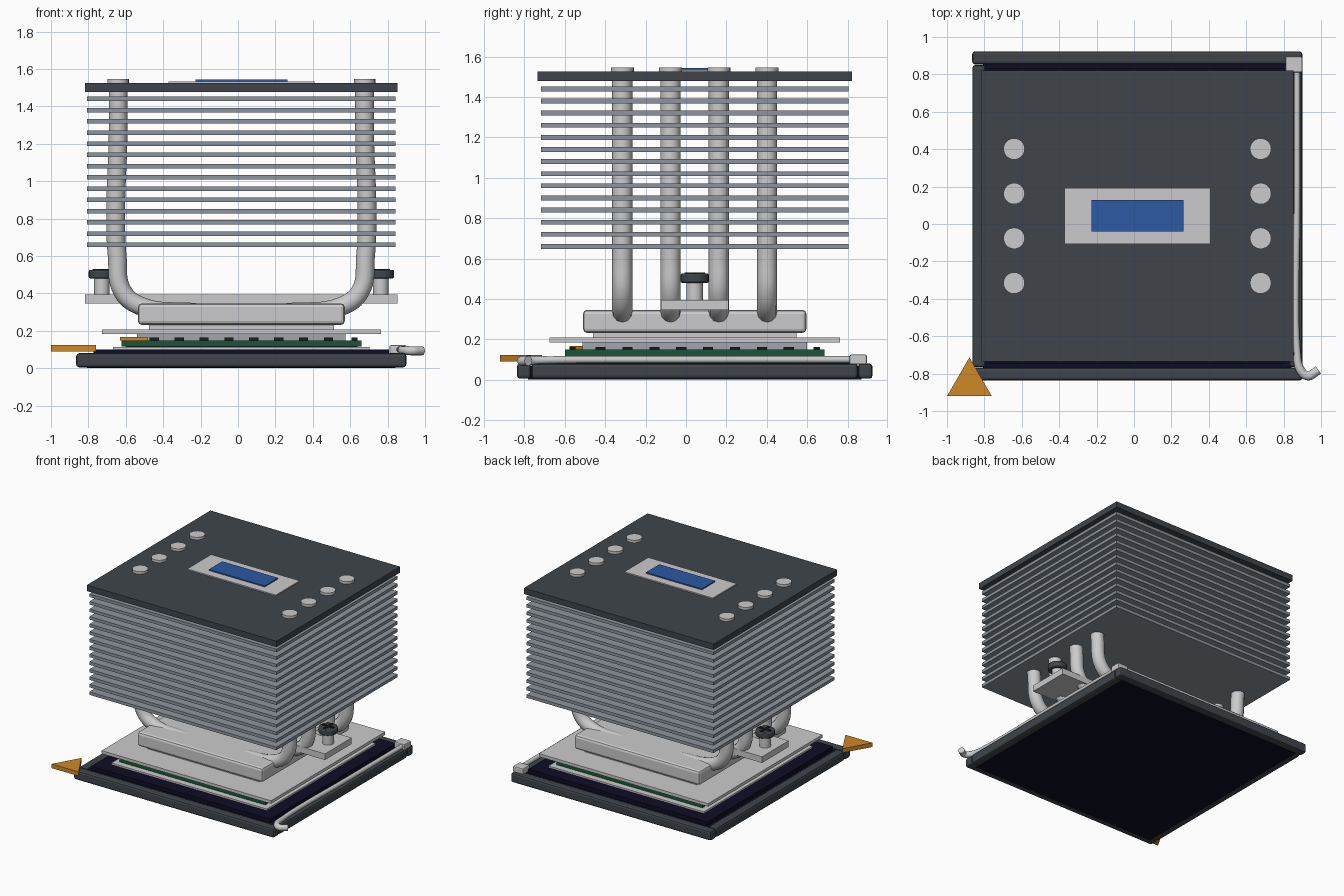
import bpy, bmesh, math
from mathutils import Vector

old = bpy.data.objects.get("Cube")
if old:
    bpy.data.objects.remove(old, do_unlink=True)

CX, CY = 0.018, 0.043      # shared centre of the stacked parts


def material(name, r, g, b):
    m = bpy.data.materials.new(name)
    m.use_nodes = True
    m.diffuse_color = (r, g, b, 1)
    bsdf = next(n for n in m.node_tree.nodes if n.type == 'BSDF_PRINCIPLED')
    bsdf.inputs["Base Color"].default_value = (r, g, b, 1)
    return m


silver = material("silver", 0.6, 0.6, 0.61)
fin_grey = material("fin grey", 0.27, 0.3, 0.34)
lid_grey = material("lid grey", 0.36, 0.39, 0.42)
charcoal = material("charcoal", 0.05, 0.06, 0.07)
navy = material("dark navy", 0.004, 0.004, 0.018)
green = material("board green", 0.01, 0.09, 0.04)
orange = material("orange", 0.62, 0.25, 0.02)
blue = material("blue", 0.025, 0.1, 0.36)
black = material("black", 0.012, 0.012, 0.014)


def finish(name, bm, mat, bevel=0, segments=2, smooth=False):
    mesh = bpy.data.meshes.new(name)
    bm.to_mesh(mesh)
    bm.free()
    ob = bpy.data.objects.new(name, mesh)
    bpy.context.collection.objects.link(ob)
    mesh.materials.append(mat)
    if bevel:
        mod = ob.modifiers.new("bevel", 'BEVEL')
        mod.width, mod.segments = bevel, segments
        mod.limit_method = 'ANGLE'
    if smooth:
        bpy.ops.object.select_all(action='DESELECT')
        ob.select_set(True)
        bpy.context.view_layer.objects.active = ob
        bpy.ops.object.shade_smooth_by_angle(angle=math.radians(35))
    return ob


def box(name, x, y, z, mat, bevel=0, segments=2):
    """Box from (min, max) pairs."""
    bm = bmesh.new()
    bmesh.ops.create_cube(bm, size=1)
    for v in bm.verts:
        v.co = Vector([(r[0] + r[1]) / 2 + c * (r[1] - r[0]) for c, r in zip(v.co, (x, y, z))])
    return finish(name, bm, mat, bevel, segments)


def slab(name, half_x, half_y, z, mat, bevel=0):
    """Box centred on the shared axis."""
    return box(name, (CX - half_x, CX + half_x), (CY - half_y, CY + half_y), z, mat, bevel)


def disc(name, x, y, z, radius, mat, sides=24, bevel=0):
    bm = bmesh.new()
    bmesh.ops.create_cone(bm, cap_ends=True, segments=sides, radius1=radius,
                          radius2=radius, depth=z[1] - z[0])
    bmesh.ops.translate(bm, verts=bm.verts, vec=(x, y, sum(z) / 2))
    return finish(name, bm, mat, bevel, smooth=sides > 3)


def tube(name, points, radius, mat, scale=None):
    """Smooth round tube through the points."""
    cu = bpy.data.curves.new(name, 'CURVE')
    cu.dimensions = '3D'
    cu.bevel_depth, cu.bevel_resolution = radius, 4
    cu.resolution_u, cu.use_fill_caps = 8, True
    sp = cu.splines.new('BEZIER')
    sp.bezier_points.add(len(points) - 1)
    for i, (bp, p) in enumerate(zip(sp.bezier_points, points)):
        bp.co = p
        bp.handle_left_type = bp.handle_right_type = 'AUTO'
        bp.radius = scale[i] if scale else 1
    cu.materials.append(mat)
    ob = bpy.data.objects.new(name, cu)
    bpy.context.collection.objects.link(ob)


# Socket frame: two long bars, two side bars, dark body inside
for side, label in ((-1, "front"), (1, "back")):
    y = CY + side * 0.845
    box(f"frame_{label}", (-0.865, 0.9), (y - 0.035, y + 0.035), (0.005, 0.08), charcoal, 0.015)
for side, label in ((-1, "right"), (1, "left")):
    x = CX + side * 0.847
    box(f"frame_{label}", (x - 0.035, x + 0.035), (-0.765, 0.85), (0.005, 0.08), charcoal, 0.015)
slab("socket_body", 0.825, 0.825, (0, 0.07), navy)
slab("socket_top", 0.79, 0.79, (0.07, 0.1), navy)
slab("contact_field", 0.685, 0.685, (0.1, 0.113), silver)

# Board and lid
slab("circuit_board", 0.642, 0.642, (0.117, 0.149), green)
slab("board_gap", 0.62, 0.62, (0.112, 0.118), black)
slab("lid_lower", 0.558, 0.556, (0.149, 0.184), lid_grey)
slab("retention_plate", 0.746, 0.719, (0.184, 0.208), silver)
slab("lid_upper", 0.495, 0.503, (0.208, 0.235), silver)

# Small components around the board edge
for i in range(8):
    t = (i - 3.5) * 0.133
    for side in (-1, 1):
        for along_x in (True, False):
            long, short = 0.025, 0.016
            cx, cy = (CX + t, CY + side * 0.605) if along_x else (CX + side * 0.605, CY + t)
            hx, hy = (long, short) if along_x else (short, long)
            box("board_component", (cx - hx, cx + hx), (cy - hy, cy + hy), (0.149, 0.163), black)

# Corner markers
disc("corner_marker", -0.88, -0.851, (0.09, 0.123), 0.138, orange, sides=3)
disc("board_marker", -0.557, -0.535, (0.149, 0.168), 0.084, orange, sides=3)

# Cooler base, crossbar and screws
slab("cooler_base", 0.553, 0.553, (0.232, 0.346), silver, 0.02)
slab("crossbar", 0.836, 0.168, (0.346, 0.395), silver)
for side in (-1, 1):
    x = CX + side * 0.746
    disc("screw_post", x, CY, (0.39, 0.485), 0.041, silver)
    disc("screw_head", x, CY, (0.48, 0.526), 0.07, charcoal, bevel=0.008)
    for hx, hy in ((0.05, 0.009), (0.009, 0.05)):
        box("screw_slot", (x - hx, x + hx), (CY - hy, CY + hy), (0.524, 0.531), black)

# Heat pipes with end caps
for side in (-1, 1):
    for i in range(4):
        y = CY + (i - 1.5) * 0.239
        profile = ((0.24, 0.297), (0.54, 0.333), (0.635, 0.41), (0.664, 0.6),
                   (0.672, 0.8), (0.659, 1.25), (0.659, 1.53))
        tube("heat_pipe", [(CX + side * px, y, pz) for px, pz in profile], 0.05, silver)
        disc("pipe_cap", CX + side * 0.659, y, (1.52, 1.545), 0.057, silver)

# Fin stack and top plate
for i in range(14):
    z = 0.66 + i * 0.06
    slab("fin", 0.824, 0.762, (z - 0.012, z + 0.012), fin_grey)
slab("top_plate", 0.836, 0.778, (1.478, 1.525), charcoal)
slab("top_label", 0.39, 0.15, (1.525, 1.534), silver)
slab("top_badge", 0.246, 0.084, (1.534, 1.543), blue)

# Locking lever with hooked handle
tube("lever", [(0.872, 0.84, 0.1), (0.872, 0.2, 0.1), (0.872, -0.68, 0.098),
               (0.89, -0.78, 0.095), (0.93, -0.812, 0.093), (0.965, -0.795, 0.093),
               (0.985, -0.78, 0.093)],
     0.024, silver, scale=(0.7, 0.7, 0.75, 1, 1, 1, 1))
box("lever_hinge", (0.81, 0.9), (0.81, 0.895), (0.075, 0.124), silver, 0.008)
